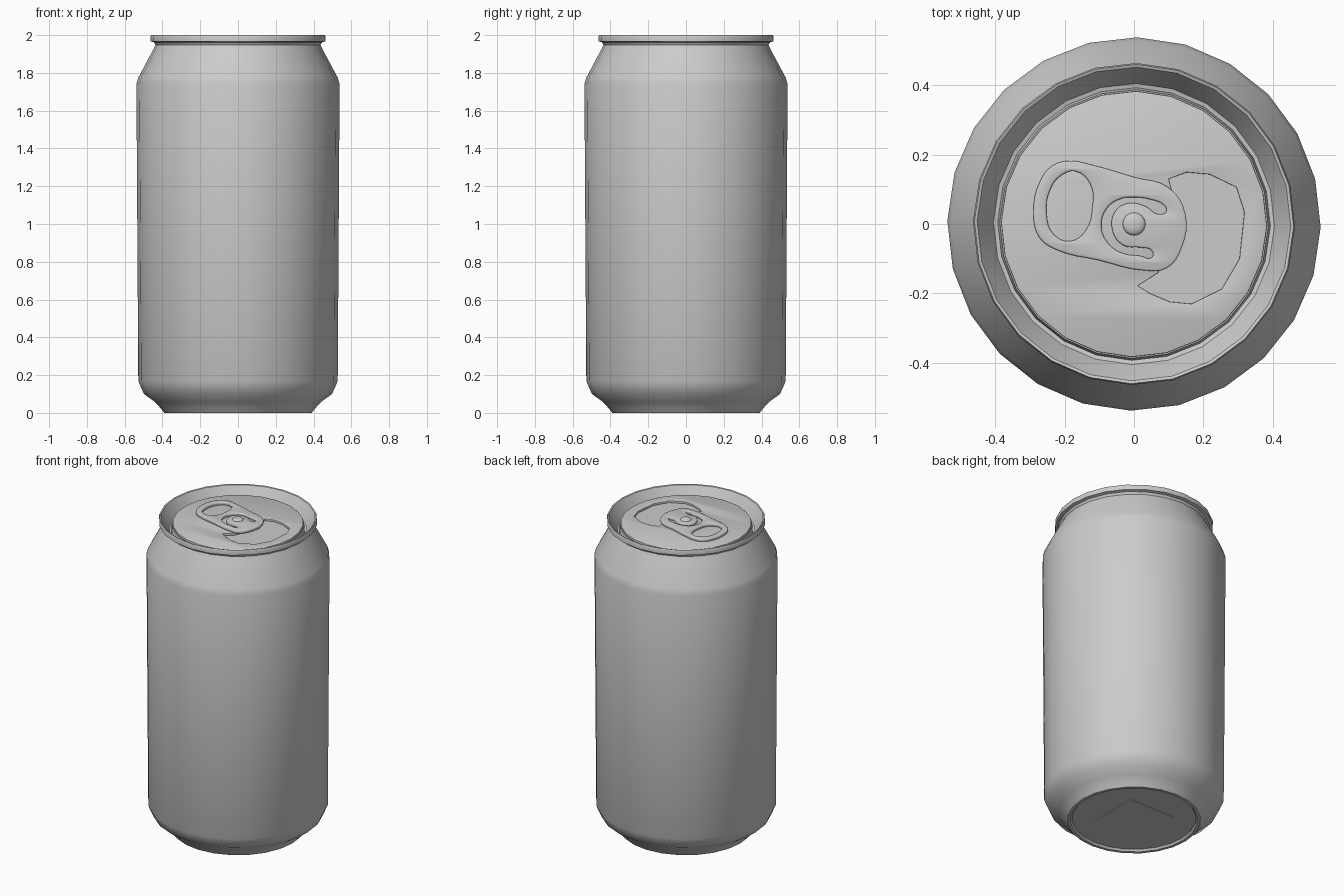
import bpy, bmesh, math

if "Cube" in bpy.data.objects:
    bpy.data.objects.remove(bpy.data.objects["Cube"])


def smooth(ob, angle):
    bpy.ops.object.select_all(action='DESELECT')
    bpy.context.view_layer.objects.active = ob
    ob.select_set(True)
    bpy.ops.object.shade_smooth_by_angle(angle=math.radians(angle))


def ring(r, n=24, turn=-1):
    a0 = math.radians(turn)
    return [(r * math.cos(a0 + 2 * math.pi * i / n),
             r * math.sin(a0 + 2 * math.pi * i / n)) for i in range(n)]


def lathe(name, profile, n=24, angle=35):
    """Revolve a (radius, z) profile around z and cap both ends."""
    bm = bmesh.new()
    rows = [[bm.verts.new((x, y, z)) for x, y in ring(r, n)] for r, z in profile]
    for a, b in zip(rows, rows[1:]):
        for i in range(n):
            j = (i + 1) % n
            bm.faces.new((a[i], a[j], b[j], b[i]))
    bm.faces.new(rows[0][::-1])
    bm.faces.new(rows[-1])
    bmesh.ops.recalc_face_normals(bm, faces=bm.faces)
    me = bpy.data.meshes.new(name)
    bm.to_mesh(me)
    bm.free()
    ob = bpy.data.objects.new(name, me)
    bpy.context.collection.objects.link(ob)
    smooth(ob, angle)
    return ob


def plate(name, outlines, z, half, bevel=0.0, res=4):
    """Filled flat outline with holes; each outline is (points, is_smooth)."""
    cu = bpy.data.curves.new(name, 'CURVE')
    cu.dimensions, cu.fill_mode = '2D', 'BOTH'
    cu.extrude, cu.bevel_depth, cu.offset = half - bevel, bevel, -bevel
    cu.bevel_resolution, cu.resolution_u = 1, res
    for pts, curved in outlines:
        sp = cu.splines.new('BEZIER')
        sp.bezier_points.add(len(pts) - 1)
        for p, (x, y) in zip(sp.bezier_points, pts):
            p.co = (x, y, 0)
            p.handle_left_type = p.handle_right_type = 'AUTO' if curved else 'VECTOR'
        if not curved:
            sp.resolution_u = 1
        sp.use_cyclic_u = True
    ob = bpy.data.objects.new(name, cu)
    ob.location.z = z
    bpy.context.collection.objects.link(ob)
    bpy.ops.object.select_all(action='DESELECT')
    bpy.context.view_layer.objects.active = ob
    ob.select_set(True)
    bpy.ops.object.convert(target='MESH')
    ob = bpy.context.object
    bm = bmesh.new()
    bm.from_mesh(ob.data)
    bmesh.ops.remove_doubles(bm, verts=bm.verts, dist=1e-5)
    bmesh.ops.recalc_face_normals(bm, faces=bm.faces)
    bm.to_mesh(ob.data)
    bm.free()
    smooth(ob, 50)
    return ob


# Can body: recessed base, wall, neck, rolled rim, inner groove, lid floor
lathe("can_body", [
    (0.362, 0.012), (0.372, 0.0), (0.39, 0.0), (0.41, 0.025), (0.44, 0.058),
    (0.498, 0.10), (0.528, 0.168), (0.538, 1.74), (0.528, 1.775), (0.445, 1.93),
    (0.437, 1.948), (0.445, 1.962), (0.463, 1.967), (0.464, 1.99), (0.46, 2.0),
    (0.452, 1.997), (0.43, 1.96), (0.405, 1.915), (0.393, 1.912), (0.387, 1.953)])

# Square plate in the base
plate("base_plate", [([(-.16, -.16), (.16, -.16), (.16, .16), (-.16, .16)], False)],
      0.011, 0.003)

# Lid panel with the sunken mouth opening
mouth = [(.10, .13), (.152, .149), (.218, .143), (.295, .106), (.318, .034),
         (.304, -.10), (.253, -.187), (.166, -.23), (.103, -.224),
         (.046, -.20), (.011, -.178), (.07, -.14), (.10, -.06), (.12, .05)]
plate("lid_panel", [(ring(.383), False), (mouth, False)], 1.958, 0.007, 0.002)

# Pull tab with a finger hole and a curved slot around the rivet
tab = [(-.184, .182), (-.12, .17), (0, .135), (.10, .105), (.148, .03), (.137, -.07),
       (.095, -.127), (.03, -.134), (-.10, -.105), (-.227, -.073), (-.272, -.04),
       (-.29, .03), (-.27, .125), (-.235, .168)]
finger_hole = [(-.17, .152), (-.126, .115), (-.12, .049), (-.14, -.02),
               (-.184, -.049), (-.232, -.029), (-.252, .029), (-.241, .10), (-.212, .138)]
slot = [(0, .077), (.05, .07), (.085, .055), (.093, .036), (.07, .028), (.035, .05),
        (-.015, .06), (-.055, .035), (-.062, -.02), (-.03, -.062), (.02, -.068),
        (.052, -.078), (.05, -.098), (.02, -.092), (-.03, -.085), (-.07, -.06),
        (-.094, -.01), (-.078, .045), (-.04, .072)]
plate("pull_tab", [(tab, True), (finger_hole, True), (slot, True)], 1.975, 0.010, 0.005)

# Rivet holding the tab
lathe("rivet", [(.033, 1.96), (.033, 1.985), (.027, 1.991), (.012, 1.994)], 16, 50)
